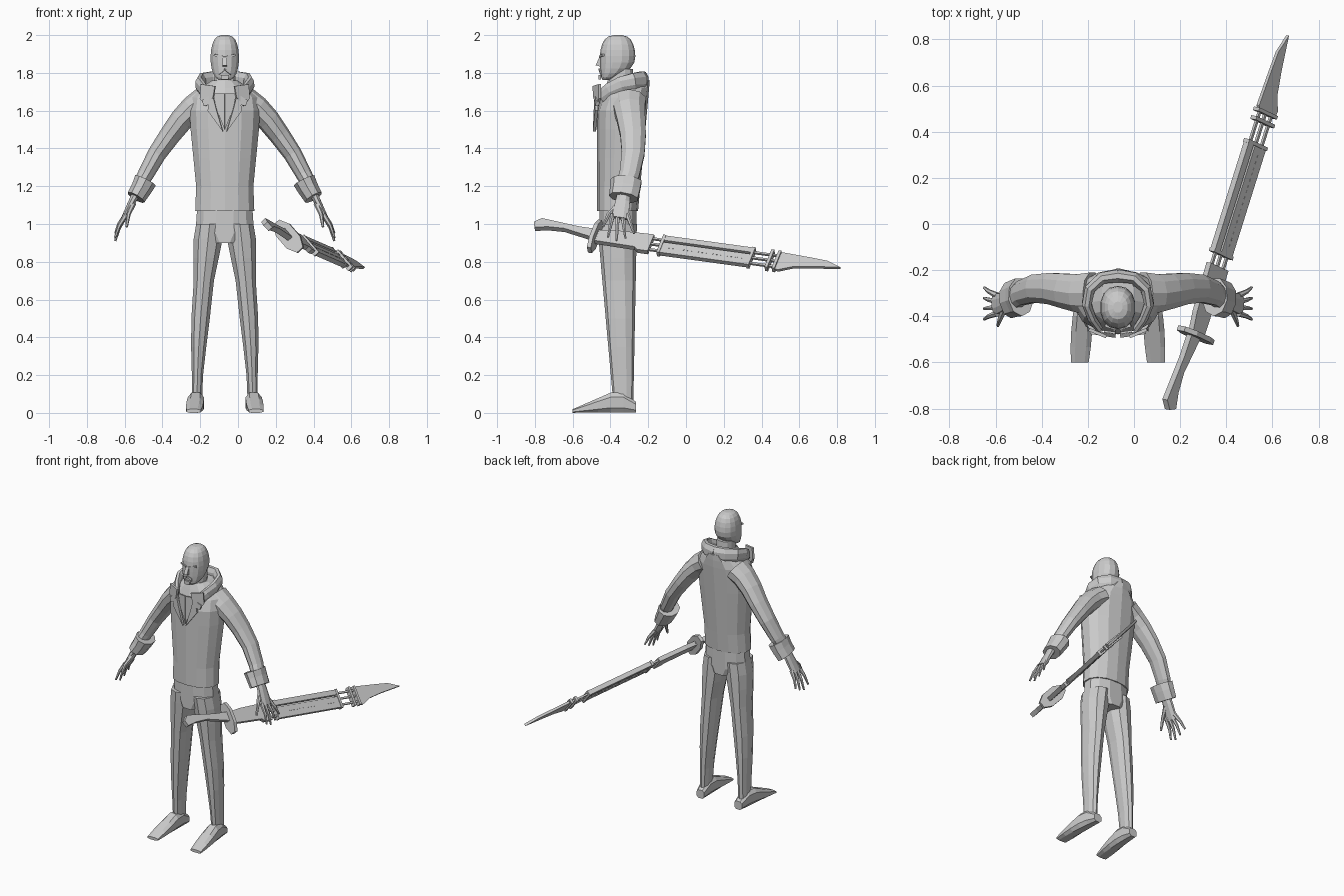
import bpy, bmesh
from math import sin, cos, pi, radians, copysign
from mathutils import Vector

cube = bpy.data.objects.get("Cube")
if cube:
    bpy.data.objects.remove(cube)

grey = bpy.data.materials.new("plain grey")
grey.use_nodes = True
grey.diffuse_color = (.6, .6, .6, 1)
shader = grey.node_tree.nodes["Principled BSDF"]
shader.inputs["Base Color"].default_value = grey.diffuse_color

MIDLINE = -.07       # the figure stands left of the origin
X, Y, Z = Vector((1, 0, 0)), Vector((0, 1, 0)), Vector((0, 0, 1))
ORIGIN = Vector()


def skin(name, rings, offset, mirror):
    """Join rings of points into a closed flat-shaded solid."""
    bm = bmesh.new()
    loops = [[bm.verts.new(point) for point in ring] for ring in rings]
    for lower, upper in zip(loops, loops[1:]):
        for k in range(len(lower)):
            bm.faces.new((lower[k - 1], lower[k], upper[k], upper[k - 1]))
    bm.faces.new(loops[0])
    bm.faces.new(loops[-1])
    bmesh.ops.recalc_face_normals(bm, faces=bm.faces)
    mesh = bpy.data.meshes.new(name)
    bm.to_mesh(mesh)
    bm.free()
    mesh.materials.append(grey)
    part = bpy.data.objects.new(name, mesh)
    part.location.x = offset
    bpy.context.collection.objects.link(part)
    if mirror:
        part.modifiers.new("Mirror", 'MIRROR').use_mirror_merge = False


def oval(centre, axis, ref, along, across, sides, power):
    """Ring around an axis; a power below one makes it boxier."""
    u = (ref - axis * ref.dot(axis)).normalized()
    v = axis.cross(u)
    ring = []
    for k in range(sides):
        angle = 2 * pi * (k + .5) / sides
        c, s = [copysign(abs(f) ** power, f) for f in (cos(angle), sin(angle))]
        ring.append(centre + u * c * along + v * s * across)
    return ring


def column(name, rows, sides=12, power=.9, mirror=False):
    """Upright part from rows of height, centre x, half width, front y, back y."""
    rings = [oval(Vector((x, (front + back) / 2, z)), Z, X, width, (back - front) / 2, sides, power)
             for z, x, width, front, back in rows]
    skin(name, rings, MIDLINE, mirror)


def limb(name, path, start, end, sides=8, ref=Y, power=1):
    """Mirrored tube along a path, tapering between two cross-sections."""
    points = [Vector(p) for p in path]
    last = len(points) - 1
    rings = []
    for i, point in enumerate(points):
        axis = (points[min(i + 1, last)] - points[max(i - 1, 0)]).normalized()
        along, across = Vector(start).lerp(Vector(end), i / last)
        rings.append(oval(point, axis, ref, along, across, sides, power))
    skin(name, rings, MIDLINE, True)


def plate(name, outline, origin, u, v, depth, offset=MIDLINE, mirror=False):
    """Flat outline in the u, v plane, thickened evenly to both sides."""
    normal = u.cross(v).normalized() * depth / 2
    rings = [[origin + u * p + v * q + side for p, q in outline] for side in (-normal, normal)]
    skin(name, rings, offset, mirror)


# Jacket and hips: the back leans out and the shoulders slope in with height
jacket = [(1.07, .16), (1.2, .155), (1.35, .17), (1.5, .185), (1.6, .19),
          (1.67, .18), (1.72, .13), (1.76, .07)]
column("jacket", [(z, 0, width, -.47 + max(0, z - 1.6) * .35, -.35 + z * .09)
                  for z, width in jacket], sides=14)
column("hips", [(z, 0, width, -.46, -.26) for z, width in ((.9, .09), (.95, .16), (1.1, .15))])

# Legs: bowed outwards going down, thinner in front towards the ankle
leg = [(.05, .028), (.2, .031), (.35, .042), (.5, .051), (.7, .056), (.82, .07),
       (.92, .08), (1, .075)]
column("legs", [(z, .08 + .068 * sin((1 - z) * pi / 2), width, -.38 - z * .09, -.28 + z * .02)
                for z, width in leg], sides=10, mirror=True)

# Feet: height falls from the ankle to the toes while the sole widens
heights = (.06, .11, .11, .08, .05, .02)
foot_rings = []
for step, height in enumerate(heights):
    centre = Vector((.145 + step * .004, -.265 - step * .067, height / 2))
    foot_rings.append(oval(centre, -Y, X, .03 + .018 * sin(step * .5), height / 2, 8, .7))
skin("feet", foot_rings, MIDLINE, True)

# Arms, cuffs and hands
limb("sleeves", [(.11, -.3, 1.65), (.17, -.3, 1.61), (.23, -.29, 1.55), (.29, -.28, 1.47),
                 (.36, -.28, 1.37), (.42, -.3, 1.26), (.46, -.33, 1.19)],
     (.094, .076), (.048, .036), sides=10)
limb("cuffs", [(.42, -.315, 1.23), (.44, -.32, 1.19), (.47, -.33, 1.14)],
     (.085, .062), (.08, .052), sides=9)
limb("palms", [(.455, -.325, 1.19), (.49, -.335, 1.12), (.535, -.35, 1.03)],
     (.033, .026), (.049, .015))
tip_heights = {"little": .95, "ring": .925, "middle": .91, "index": .93}
for i, (finger, tip) in enumerate(tip_heights.items()):
    root = Vector((.523, -.31 - i * .026, 1.05))
    end = Vector((.58, -.275 - i * .046, tip))
    knuckle = root.lerp(end, .5) + X * .008
    limb(finger + "_fingers", [root, knuckle, end], (.014, .014), (.006, .006), sides=6)
limb("thumbs", [(.485, -.35, 1.11), (.51, -.41, 1.05), (.52, -.44, .985)],
     (.017, .016), (.007, .007), sides=6)

# Neck and head: an egg whose lower back is pulled forward into a jaw
column("neck", [(1.6, 0, .07, -.455, -.27), (1.7, 0, .06, -.42, -.27), (1.82, 0, .056, -.4, -.28)])
head = []
for step in range(11):
    angle = radians(-76 + step * 16)
    rise, girth = sin(angle), max(cos(angle), .02) ** .6
    front = cos(angle) ** .1 if rise < 0 else girth
    jaw = .09 * min(rise, 0) ** 2
    head.append((1.88 + .12 * rise, 0, .077 * girth, -.36 - .096 * front, -.36 + .092 * girth - jaw))
column("head", head, sides=14)
plate("nose", [(-.44, 1.89), (-.458, 1.885), (-.478, 1.84), (-.44, 1.83)], ORIGIN, Y, Z, .024)
cheek_line = Vector((1, .3, 0))
face = Y * -.456
plate("brows", [(.008, 1.89), (.055, 1.9), (.058, 1.89), (.008, 1.88)],
      face, cheek_line, Z, .014, mirror=True)
plate("moustache", [(0, 1.823), (.028, 1.812), (.03, 1.79), (0, 1.814)],
      face, cheek_line, Z, .014, mirror=True)
plate("goatee", [(-.022, 1.79), (.022, 1.79), (.018, 1.765), (-.018, 1.765)], face, X, Z, .014)
plate("ears", [(-.36, 1.85), (-.345, 1.84), (-.328, 1.88), (-.335, 1.905), (-.36, 1.89)],
      X * .08, Vector((.15, 1, 0)), Z, .016, mirror=True)

# Folded collar with its front points, lapels and the open shirt
limb("collar", [(0, -.225, 1.755), (.07, -.235, 1.76), (.12, -.28, 1.755), (.135, -.345, 1.74),
                (.115, -.405, 1.71), (.085, -.45, 1.675)], (.055, .03), (.035, .018), ref=Z)
chest = Vector((1, .15, 0))
plate("collar_points", [(.05, 1.73), (.125, 1.74), (.13, 1.665), (.1, 1.625), (.06, 1.67)],
      Y * -.51, Vector((1, .42, 0)), Z, .014, mirror=True)
plate("lapels", [(.065, 1.69), (.12, 1.655), (.11, 1.625), (.085, 1.63), (.09, 1.6),
                 (.01, 1.49), (.045, 1.61)], Y * -.487, chest, Z, .016, mirror=True)
plate("shirt_opening", [(0, 1.5), (.045, 1.61), (.06, 1.69), (0, 1.69)],
      Y * -.474, chest, Z, .009, mirror=True)

# Sword: LENGTH runs towards the tip, WIDTH across the flat of the blade
BASE = Vector((.45, .1, .855))
LENGTH = Vector((.505, 1.61, -.22)).normalized()
WIDTH = Vector((.65, 0, -.69))
WIDTH = (WIDTH - LENGTH * WIDTH.dot(LENGTH)).normalized()


def sword(name, outline, depth):
    plate("sword_" + name, outline, BASE, LENGTH, WIDTH, depth, offset=0)


def bar(name, start, end, near, far, depth):
    sword(name, [(start, near), (end, near), (end, far), (start, far)], depth)


sword("tip", [(.755, -.012), (.67, -.045), (.57, -.052), (.42, -.06), (.4, -.045),
              (.4, .06), (.43, .064), (.5, .03), (.6, .01)], .016)
for place, start in {"rear_end": -.25, "front_end": .25, "inner_cross": .355, "outer_cross": .395}.items():
    bar(place + "_bar", start, start + .016, -.063, .064, .034)
for side, centre in {"upper": -.038, "middle": 0, "lower": .04}.items():
    bar(side + "_rail", -.34, .41, centre - .006, centre + .006, .012)
bar("upper_slat", -.235, .255, -.06, -.026, .03)
bar("lower_slat", -.235, .255, -.014, .06, .026)
for i in range(16):
    start = -.2 + i * .027
    bar("slot", start, start + .012, .02, .024, .029)
sword("block", [(-.62, -.035), (-.52, -.05), (-.3, -.058), (-.3, .062), (-.36, .062),
                (-.38, .045), (-.62, .04)], .028)
sword("grip", [(-.6, -.04), (-.72, -.042), (-.93, -.064), (-.965, -.03), (-.95, .006),
               (-.88, -.01), (-.79, -.014), (-.6, .025)], .03)
guard = [BASE - LENGTH * along for along in (.604, .626)]
skin("sword_guard", [oval(centre, LENGTH, WIDTH, .108, .052, 8, .9) for centre in guard], 0, False)
